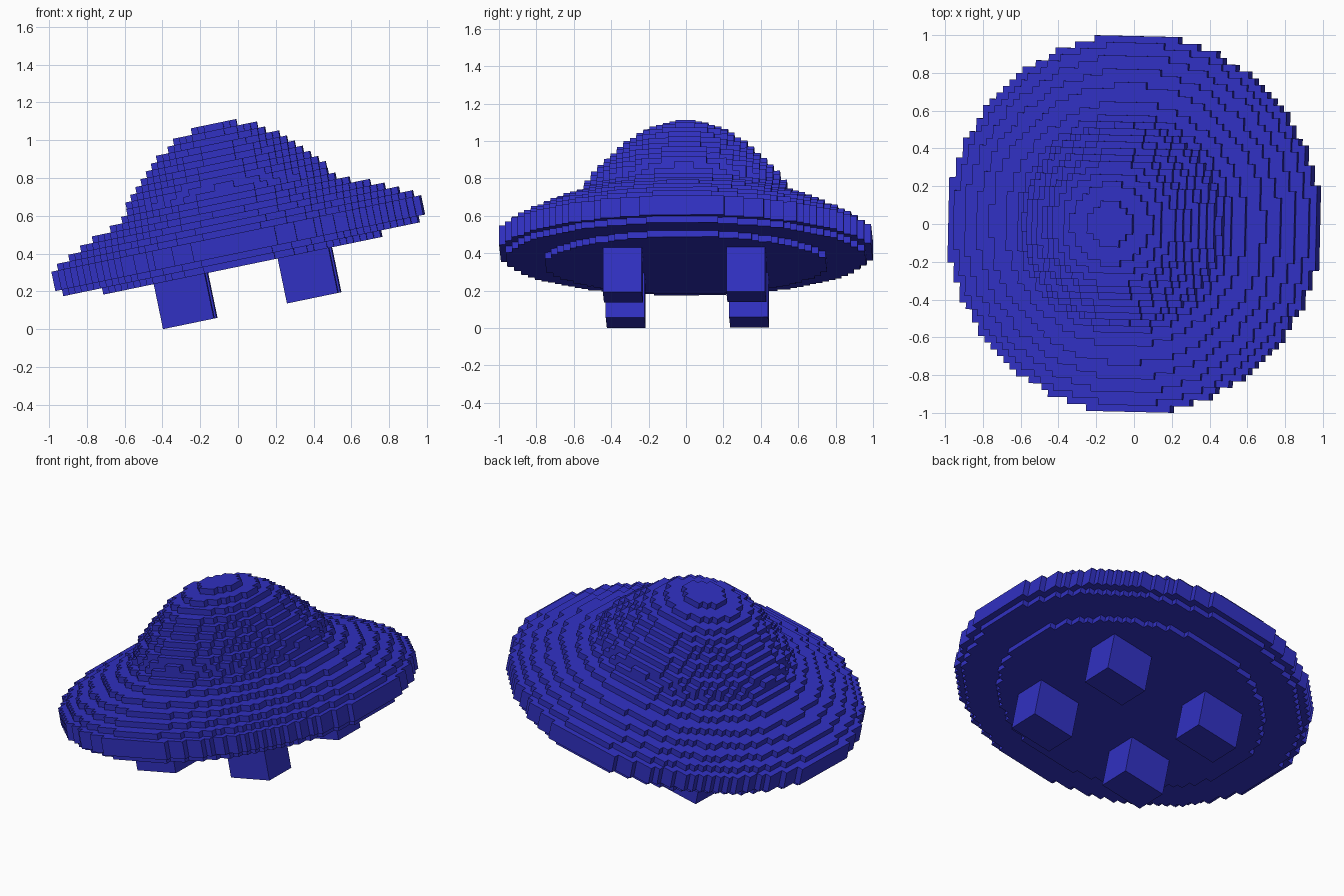
import bpy, bmesh
from math import radians
from mathutils import Matrix, Vector

if "Cube" in bpy.data.objects:
    bpy.data.objects.remove(bpy.data.objects["Cube"])

H = 0.0349          # block size
BASE = 0.325        # height of the hull underside before tilting
# radius of every block layer, bottom to top, in blocks
LAYERS = [21.6, 27.5, 28.65, 28.65, 28.65, 27.4, 25.5, 23.4, 21.2, 18.6, 16.6,
          15.6, 15.1, 14.4, 13.4, 12.4, 11.4, 10.4, 9.3, 7.9, 6.3, 3.6]

blue = bpy.data.materials.new("blue")
blue.diffuse_color = (0.03, 0.03, 0.54, 1)
blue.use_nodes = True
blue.node_tree.nodes["Principled BSDF"].inputs["Base Color"].default_value = blue.diffuse_color

# whole craft leans to the left with a slight turn
POSE = (Matrix.Translation((0.092, 0, 0.019))
        @ Matrix.Rotation(radians(-11.7), 4, 'Y')
        @ Matrix.Rotation(radians(-1.3), 4, 'Z'))


def add_object(name, bm):
    bm.transform(POSE)
    bmesh.ops.recalc_face_normals(bm, faces=bm.faces)
    mesh = bpy.data.meshes.new(name)
    bm.to_mesh(mesh)
    bm.free()
    mesh.materials.append(blue)
    ob = bpy.data.objects.new(name, mesh)
    bpy.context.collection.objects.link(ob)
    return ob


# saucer hull with dome, as a shell of blocks
cells = {(x, y, k) for k, r in enumerate(LAYERS)
         for x in range(-29, 30) for y in range(-29, 30) if x * x + y * y <= r * r}
bm = bmesh.new()
verts = {}


def corner(p):
    if p not in verts:
        verts[p] = bm.verts.new(((p[0] - 0.5) * H, (p[1] - 0.5) * H, BASE + p[2] * H))
    return verts[p]


for c in cells:
    for axis in range(3):
        for side in (0, 1):
            n = list(c)
            n[axis] += 2 * side - 1
            if tuple(n) in cells:
                continue
            quad = []
            for a, b in ((0, 0), (1, 0), (1, 1), (0, 1)):
                p = list(c)
                p[axis] += side
                p[(axis + 1) % 3] += a
                p[(axis + 2) % 3] += b
                quad.append(corner(tuple(p)))
            bm.faces.new(quad if side else quad[::-1])
hull = add_object("saucer_hull", bm)

# four box legs
legs = []
for sx, xname in ((-1, "left"), (1, "right")):
    for sy, yname in ((-1, "front"), (1, "back")):
        bm = bmesh.new()
        bmesh.ops.create_cube(bm, size=1, matrix=Matrix.Translation((sx * 0.335, sy * 0.33, 0.212))
                              @ Matrix.Diagonal((0.275, 0.208, 0.26, 1)))
        legs.append(add_object(f"{yname}_{xname}_leg", bm))

# rest the lowest leg corner on the ground
low = min(v.co.z for ob in legs for v in ob.data.vertices)
for ob in [hull] + legs:
    ob.data.transform(Matrix.Translation((0, 0, -low)))
